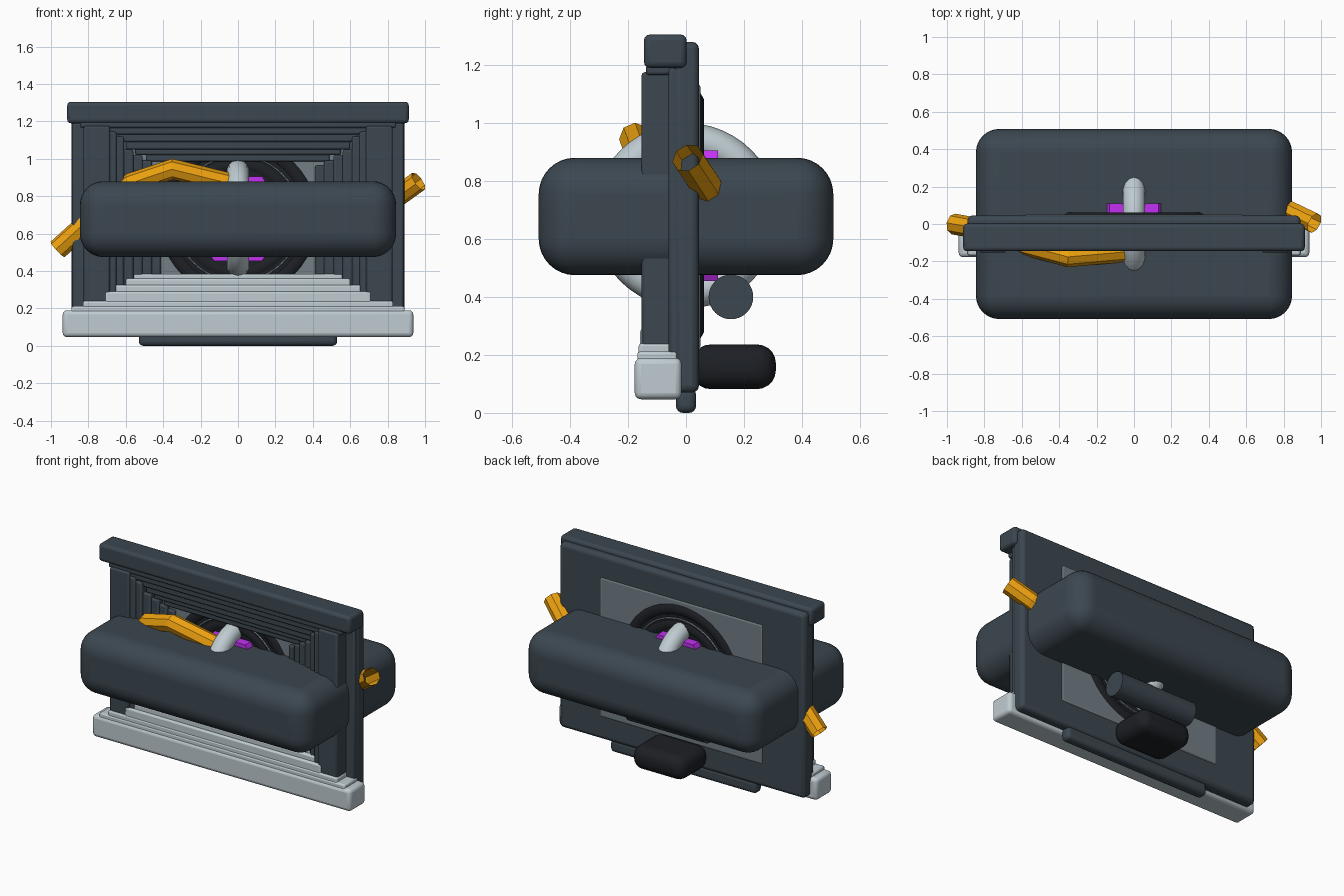
import bpy
from math import pi, radians

if "Cube" in bpy.data.objects:
    bpy.data.objects.remove(bpy.data.objects["Cube"])


def mat(name, rgb):
    m = bpy.data.materials.new(name)
    m.diffuse_color = (*rgb, 1)
    m.use_nodes = True
    m.node_tree.nodes["Principled BSDF"].inputs["Base Color"].default_value = m.diffuse_color
    return m


SLATE = mat("slate", (0.045, 0.063, 0.08))
PALE = mat("pale", (0.52, 0.6, 0.64))
PANEL = mat("panel_grey", (0.17, 0.21, 0.235))
BLACK = mat("black", (0.012, 0.014, 0.018))
ORANGE = mat("orange", (0.85, 0.36, 0.005))
MAGENTA = mat("magenta", (0.55, 0.03, 0.9))


def finish(name, material, angle=35):
    o = bpy.context.object
    o.name = name
    o.data.materials.append(material)
    bpy.ops.object.shade_smooth_by_angle(angle=radians(angle))
    return o


def box(name, x, y, z, material, bevel=0.015, segments=3):
    """Rounded box from (min, max) ranges."""
    bpy.ops.mesh.primitive_cube_add(size=1, location=[(a + b) / 2 for a, b in (x, y, z)])
    o = bpy.context.object
    o.scale = [b - a for a, b in (x, y, z)]
    bpy.ops.object.transform_apply(location=False, rotation=False, scale=True)
    finish(name, material)
    b = o.modifiers.new("round", 'BEVEL')
    b.width, b.segments = bevel, segments
    return o


def ring(name, major, minor, material, rot, squash=1, z=0.68):
    bpy.ops.mesh.primitive_torus_add(major_radius=major, minor_radius=minor, major_segments=48,
                                     minor_segments=14, location=(0, 0, z))
    bpy.context.object.scale = (1, 1, squash)
    bpy.context.object.rotation_euler = rot
    return finish(name, material, 60)


def rod(name, r, length, loc, rot, material, sides=32):
    bpy.ops.mesh.primitive_cylinder_add(vertices=sides, radius=r, depth=length, location=loc, rotation=rot)
    return finish(name, material)


# Back plate with its inset panel, and the foot under it
box("back_plate", (-.89, .89), (-.045, .045), (.07, 1.28), SLATE, .025)
box("window_panel", (-.59, .59), (-.05, .05), (.22, 1.135), PANEL, .012)
box("foot_bar", (-.53, .53), (-.035, .035), (0, .085), SLATE, .025, 4)

# Lintel and sill
box("lintel", (-.913, .913), (-.145, .002), (1.19, 1.305), SLATE, .02)
box("sill", (-.937, .937), (-.177, -.015), (.047, .19), PALE, .022)

# Receding jambs on both sides: outer x, inner x, top z, front y
jambs = [(.825, .685, 1.175, -.153), (.70, .65, 1.145, -.142), (.66, .61, 1.12, -.13),
         (.62, .56, 1.05, -.112), (.57, .51, 1.02, -.097), (.52, .46, .99, -.084),
         (.47, .413, .965, -.07)]
for i, (xo, xi, top, y) in enumerate(jambs):
    for s, side in ((-1, "left"), (1, "right")):
        box(f"jamb_{side}_{i}", sorted((s * xo, s * xi)), (y, -.03), (.19, top), SLATE, .01, 2)
box("jamb_edge_left", (-.885, -.80), (-.06, 0), (.19, 1.19), SLATE, .01, 2)
box("jamb_edge_right", (.80, .885), (-.06, 0), (.19, 1.19), SLATE, .01, 2)

# Receding header steps: half width, bottom z, top z, front y
heads = [(.845, 1.165, 1.2, -.138), (.72, 1.13, 1.18, -.128), (.64, 1.09, 1.145, -.114),
         (.60, 1.05, 1.10, -.10), (.55, 1.02, 1.06, -.088), (.49, .985, 1.03, -.075)]
for i, (w, z0, z1, y) in enumerate(heads):
    box(f"header_step_{i}", (-w, w), (y, -.03), (z0, z1), SLATE, .01, 2)

# Pale sill steps: half width, top z, front y
for i, (w, z1, y) in enumerate([(.89, .212, -.168), (.83, .24, -.163), (.71, .29, -.158),
                                (.66, .325, -.14), (.60, .36, -.12), (.56, .385, -.10)]):
    box(f"sill_step_{i}", (-w, w), (y, -.03), (.15, z1), PALE, .01, 2)

# Large cushion bar through the frame
box("cross_bar", (-.845, .845), (-.508, .508), (.475, .88), SLATE, .125, 8)

# Dark wheel, thin trim ring, upright pale ring and hexagonal hub
flat = (pi / 2, 0, 0)
ring("wheel_outer", .39, .055, BLACK, flat, 1.15)
ring("wheel_inner", .29, .055, BLACK, flat, 1.1)
ring("wheel_trim", .335, .012, PANEL, flat, 4.9)
rod("wheel_disc", .36, .104, (0, 0, .68), flat, BLACK, 48)
ring("upright_ring", .26, .06, PALE, (0, pi / 2, 0))
hub = rod("hub", .26, .22, (0, 0, .68), (pi / 2, radians(30), 0), MAGENTA, 6)

# Rear roller and block
rod("rear_roller", .077, .56, (0, .155, .4), (0, pi / 2, 0), SLATE)
box("rear_block", (-.19, .19), (.02, .31), (.082, .236), BLACK, .065, 5)

# Faceted orange hose weaving through the bar
path = [(-.965, 0, .515), (-.8, -.03, .665), (-.57, -.115, .87), (-.35, -.175, .945), (-.07, -.15, .875),
        (.25, 0, .7), (.6, .12, .66), (.84, .065, .79), (.965, .005, .88)]
cu = bpy.data.curves.new("orange_hose", 'CURVE')
cu.dimensions = '3D'
cu.bevel_depth, cu.bevel_resolution = .056, 2
sp = cu.splines.new('POLY')
sp.points.add(len(path) - 1)
for p, c in zip(sp.points, path):
    p.co = (*c, 1)
sp.use_smooth = False
hose = bpy.data.objects.new("orange_hose", cu)
cu.materials.append(ORANGE)
bpy.context.collection.objects.link(hose)
